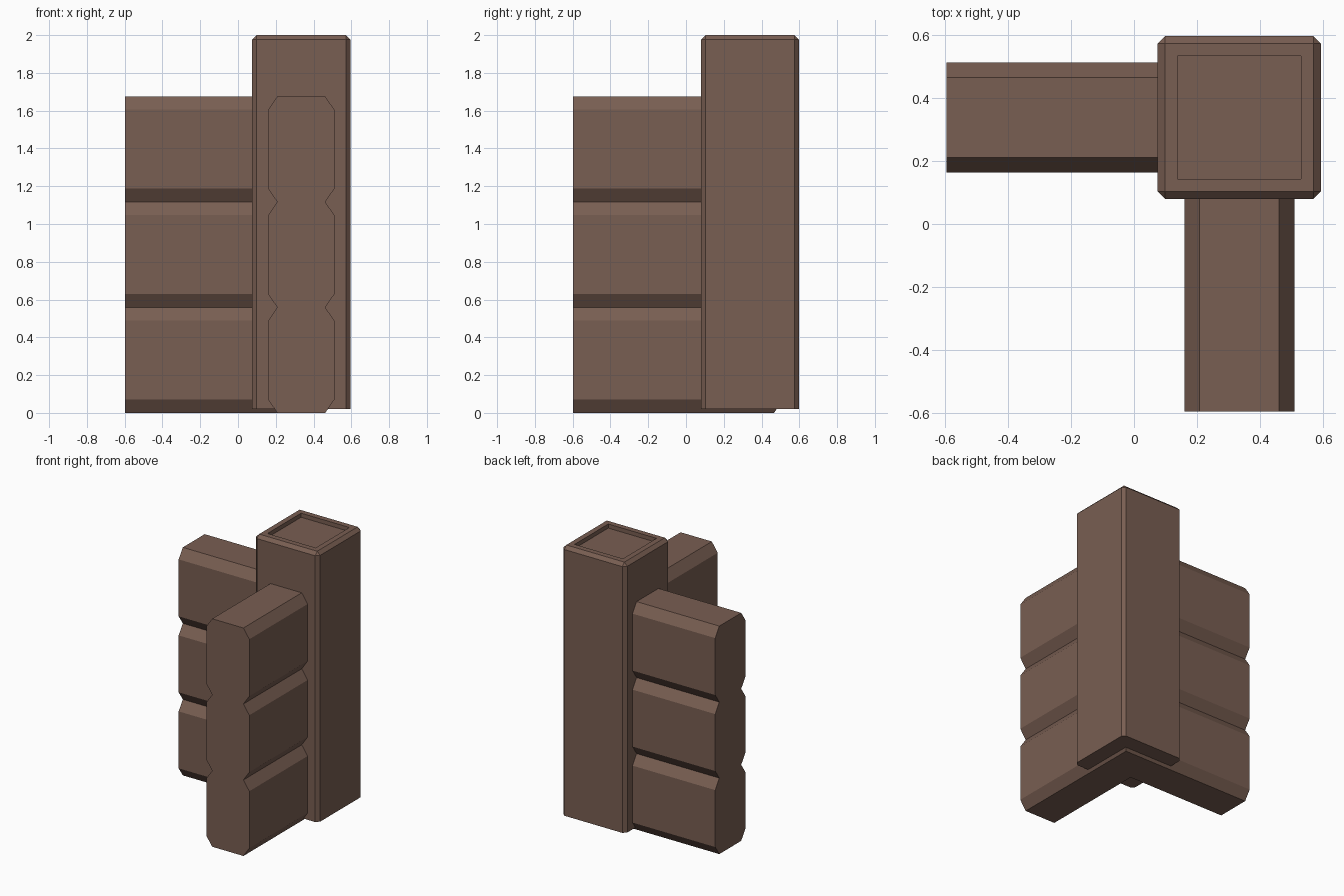
import bpy, bmesh

if "Cube" in bpy.data.objects:
    bpy.data.objects.remove(bpy.data.objects["Cube"])

wood = bpy.data.materials.new("brown wood")
wood.diffuse_color = (0.19, 0.112, 0.084, 1)
wood.use_nodes = True
wood.node_tree.nodes["Principled BSDF"].inputs["Base Color"].default_value = wood.diffuse_color


def finish(bm, name):
    bmesh.ops.recalc_face_normals(bm, faces=bm.faces)
    mesh = bpy.data.meshes.new(name)
    bm.to_mesh(mesh)
    bm.free()
    mesh.materials.append(wood)
    obj = bpy.data.objects.new(name, mesh)
    bpy.context.collection.objects.link(obj)
    return obj


# Corner post: chamfered sides and top rim, flat bottom
bm = bmesh.new()
bmesh.ops.create_cube(bm, size=1)
for v in bm.verts:
    v.co = (0.335 + v.co.x * 0.52, 0.339 + v.co.y * 0.518, 1.01 + v.co.z * 1.98)
edges = [e for e in bm.edges if max(v.co.z for v in e.verts) > 1]
bmesh.ops.bevel(bm, geom=edges, offset=0.024, segments=1, affect='EDGES')

# Sunken square panel in the top
top = max(bm.faces, key=lambda f: f.calc_center_median().z)
bmesh.ops.inset_region(bm, faces=[top], thickness=0.056)
floor = bmesh.ops.extrude_discrete_faces(bm, faces=[top])["faces"][0]
for v in floor.verts:
    v.co.z -= 0.03
finish(bm, "corner_post")

# Stacked beam walls: one chamfered profile swept round a mitred corner
HALF, CUT, CHAMFER, STEP = 0.175, 0.048, 0.07, 1.675 / 3
side = []
for i in range(3):
    z = i * STEP
    if i == 0:
        side.append((HALF - CUT, z))
    side += [(HALF, z + CHAMFER), (HALF, z + STEP - CHAMFER), (HALF - CUT, z + STEP)]
profile = side + [(-o, z) for o, z in reversed(side)]

bm = bmesh.new()
CX, CY, END = 0.335, 0.339, -0.597
rings = [
    [bm.verts.new((END, CY + o, z)) for o, z in profile],
    [bm.verts.new((CX + o, CY + o, z)) for o, z in profile],
    [bm.verts.new((CX + o, END, z)) for o, z in profile],
]
n = len(profile)
for a, b in zip(rings, rings[1:]):
    for i in range(n):
        j = (i + 1) % n
        bm.faces.new((a[i], a[j], b[j], b[i]))
bm.faces.new(rings[0])
bm.faces.new(rings[-1])
finish(bm, "beam_walls")
